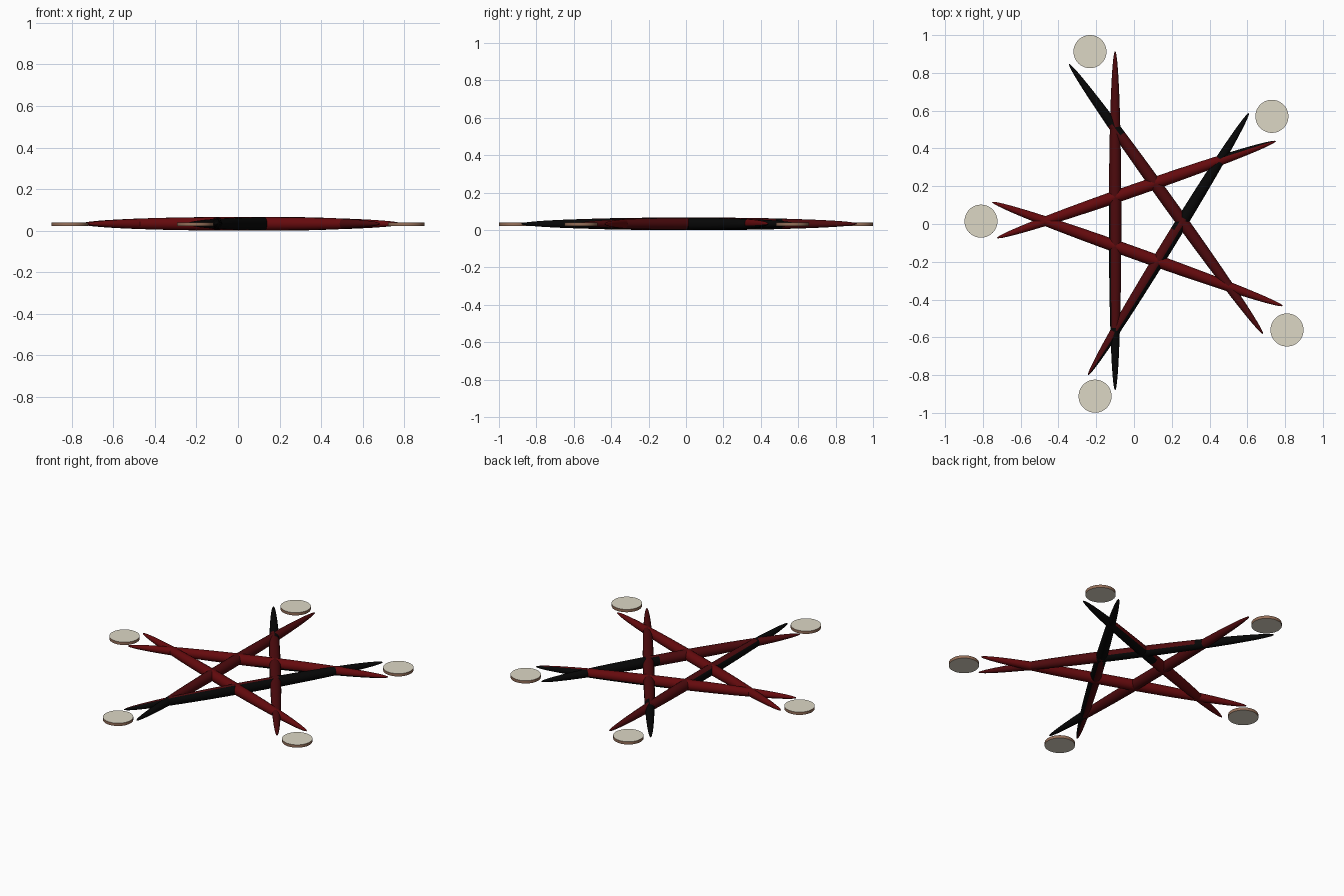
import bpy, bmesh, math
from mathutils import Vector, Matrix

if "Cube" in bpy.data.objects:
    bpy.data.objects.remove(bpy.data.objects["Cube"])


def material(name, rgb):
    m = bpy.data.materials.new(name)
    m.diffuse_color = (*rgb, 1)
    m.use_nodes = True
    m.node_tree.nodes["Principled BSDF"].inputs["Base Color"].default_value = m.diffuse_color
    return m


RED = material("deep red", (0.13, 0.003, 0.004))
DARK = material("dark red", (0.075, 0.003, 0.004))
BLACK = material("black", (0.002, 0.002, 0.002))
BONE = material("bone", (0.72, 0.68, 0.56))
BROWN = material("brown rim", (0.30, 0.16, 0.10))

R = 0.033  # spindle radius, also the height of its axis


def finish(bm, name, mats):
    me = bpy.data.meshes.new(name)
    bm.to_mesh(me)
    bm.free()
    for m in mats:
        me.materials.append(m)
    ob = bpy.data.objects.new(name, me)
    bpy.context.collection.objects.link(ob)
    return ob


def spindle(name, a, b, base, is_black):
    """Long thin ellipsoid from a to b; is_black(centre, normal) picks the black faces."""
    a, b = Vector((*a, R)), Vector((*b, R))
    d = b - a
    mat = (Matrix.Translation((a + b) / 2)
           @ d.to_track_quat('Z', 'Y').to_matrix().to_4x4()
           @ Matrix.Diagonal((R, R, d.length / 2, 1)))
    bm = bmesh.new()
    bmesh.ops.create_uvsphere(bm, u_segments=16, v_segments=32, radius=1)
    bm.transform(mat)
    bm.normal_update()
    for f in bm.faces:
        f.smooth = True
        f.material_index = int(is_black(f.calc_center_median(), f.normal))
    return finish(bm, name, [base, BLACK])


# five crossing spindles forming the star, each with a black end and black flank
spindle("upright_spindle", (-0.10, 0.915), (-0.10, -0.88), DARK,
        lambda c, n: c.y < -0.57 or (c.y < 0.1 and n.x < -0.6))
spindle("falling_spindle", (-0.344, 0.847), (0.683, -0.582), DARK,
        lambda c, n: c.y > 0.50 or (c.y > 0 and n.z < -0.3))
spindle("rising_spindle", (0.608, 0.587), (-0.243, -0.80), DARK,
        lambda c, n: c.y > 0 or n.x > 0.2)
spindle("upper_spindle", (0.751, 0.439), (-0.725, -0.074), RED,
        lambda c, n: (c.x > 0.46 and n.y > 0.5) or (c.x > 0 and n.z < -0.3))
spindle("lower_spindle", (-0.751, 0.116), (0.788, -0.434), RED,
        lambda c, n: False)

# a round disc at each point of the star, with a brown rim
DISCS = [(-0.233, 0.9125), (0.73, 0.57), (-0.81, 0.015), (0.81, -0.561), (-0.206, -0.9115)]
for i, (x, y) in enumerate(DISCS):
    bm = bmesh.new()
    bmesh.ops.create_cone(bm, cap_ends=True, segments=48, radius1=0.0875,
                          radius2=0.0875, depth=0.018,
                          matrix=Matrix.Translation((x, y, 0.031)))
    bm.normal_update()
    for f in bm.faces:
        side = abs(f.normal.z) < 0.5
        f.material_index = int(side)
        f.smooth = side
    for e in bm.edges:  # keep the rim edge crisp
        e.smooth = len({f.material_index for f in e.link_faces}) == 1
    finish(bm, f"point_disc_{i + 1}", [BONE, BROWN])
